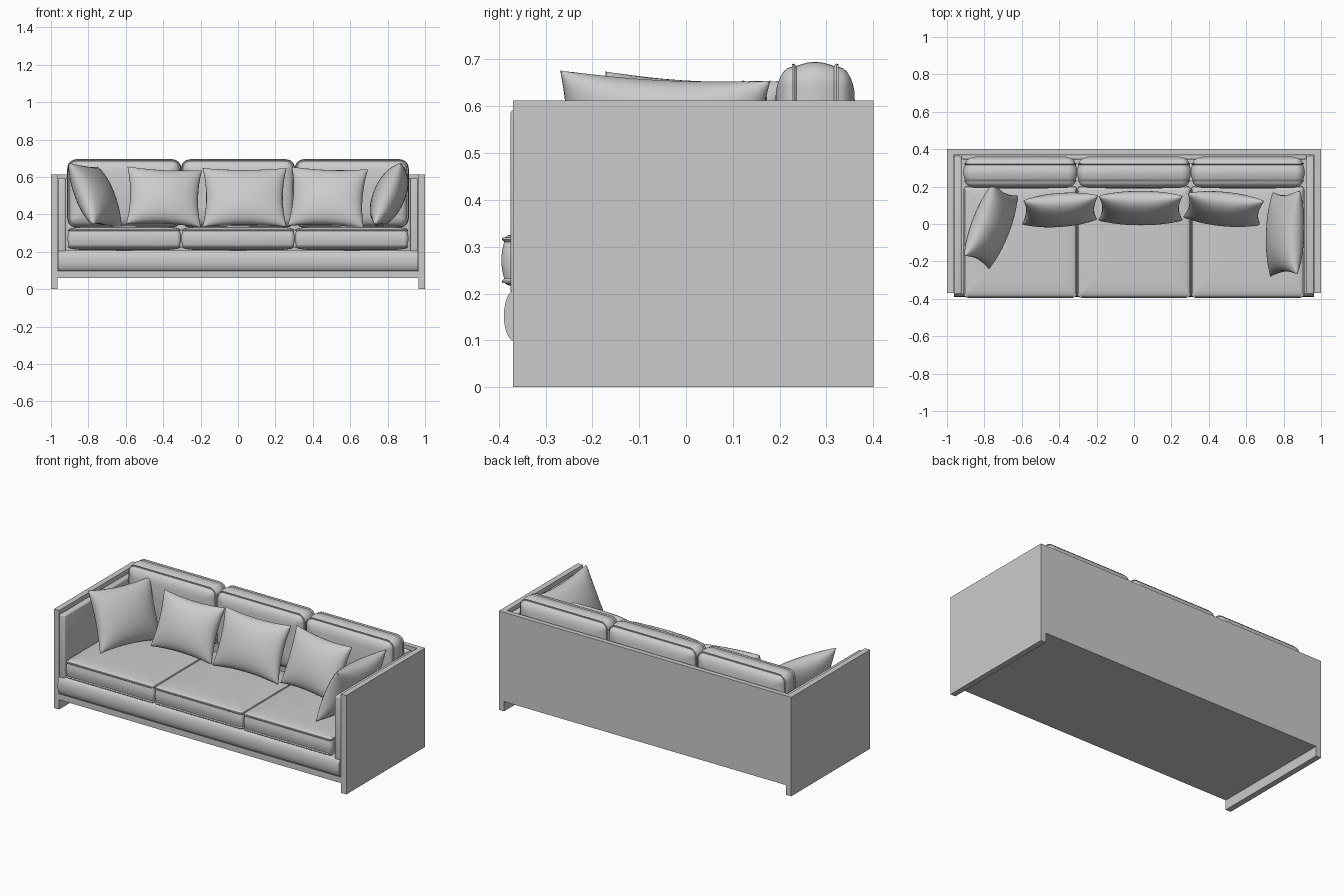
import bpy, bmesh, math
from mathutils import Matrix, Vector

cube = bpy.data.objects.get("Cube")
if cube:
    bpy.data.objects.remove(cube)

grey = bpy.data.materials.new("soft_grey")
grey.use_nodes = True
grey.diffuse_color = (0.6, 0.6, 0.6, 1)
grey.node_tree.nodes["Principled BSDF"].inputs["Base Color"].default_value = (0.6, 0.6, 0.6, 1)


def finish(name, bm, smooth=True):
    bmesh.ops.recalc_face_normals(bm, faces=bm.faces)
    mesh = bpy.data.meshes.new(name)
    bm.to_mesh(mesh)
    bm.free()
    mesh.materials.append(grey)
    obj = bpy.data.objects.new(name, mesh)
    bpy.context.collection.objects.link(obj)
    if smooth:
        bpy.ops.object.select_all(action='DESELECT')
        obj.select_set(True)
        bpy.context.view_layer.objects.active = obj
        bpy.ops.object.shade_smooth_by_angle(angle=math.radians(40))
    return obj


def box(name, lo, hi, bevel=0.0):
    lo, hi = Vector(lo), Vector(hi)
    bm = bmesh.new()
    bmesh.ops.create_cube(bm, size=1, matrix=Matrix.Translation((lo + hi) / 2)
                          @ Matrix.Diagonal((*(hi - lo), 1)))
    if bevel:
        bmesh.ops.bevel(bm, geom=bm.edges[:], offset=bevel, segments=3,
                        profile=0.5, affect='EDGES')
    return finish(name, bm, bevel > 0)


def rounded_ring(w, d, r, steps=6):
    pts = []
    for k, (sx, sy) in enumerate([(1, 1), (-1, 1), (-1, -1), (1, -1)]):
        for i in range(steps + 1):
            a = math.pi / 2 * (k + i / steps)
            pts.append((sx * (w / 2 - r) + r * math.cos(a),
                        sy * (d / 2 - r) + r * math.sin(a)))
    return pts


def box_cushion(name, matrix, w, d, h, radius, crown, bulge):
    """Boxed cushion: domed faces, piped seams and a bulging border."""
    welt = 0.005
    dome = [(1 - math.sin(t * math.pi / 12), 1 - math.cos(t * math.pi / 12)) for t in range(6)]
    depth = min(w, d) * 0.22
    half = [(0.006 + depth * (1 - math.sqrt(1 - s * s)), h / 2 - crown + crown * s)
            for s in (0.95, 0.85, 0.7, 0.5, 0.25, 0)]
    seam = h / 2 - crown
    half += [(0, seam), (-0.001, seam - welt), (0.004, seam - 2 * welt)]
    half += [(0.004 - bulge * math.cos(z * math.pi / 2), z * (seam - 2 * welt))
             for z in (0.75, 0.5, 0.25)]
    profile = half + [(0.004 - bulge, 0)] + [(i, -z) for i, z in reversed(half)]
    bm = bmesh.new()
    rings = []
    for inset, z in profile:
        ring = rounded_ring(w - 2 * inset, d - 2 * inset, max(radius - inset, 0.012))
        rings.append([bm.verts.new((x, y, z)) for x, y in ring])
    n = len(rings[0])
    for a, b in zip(rings, rings[1:]):
        for i in range(n):
            bm.faces.new((a[i], a[(i + 1) % n], b[(i + 1) % n], b[i]))
    for ring, z in ((rings[0], h / 2), (rings[-1], -h / 2)):
        c = bm.verts.new((0, 0, z))
        for i in range(n):
            bm.faces.new((ring[i], ring[(i + 1) % n], c))
    bm.transform(matrix)
    return finish(name, bm)


def pillow(name, loc, w, h, t, yaw, lean, roll, n=20):
    """Knife-edge pillow with pinched sides and pointed corners."""
    bm = bmesh.new()
    for side in (-1, 1):
        grid = []
        for i in range(n + 1):
            u = math.sin((i / n - 0.5) * math.pi)
            row = []
            for j in range(n + 1):
                v = math.sin((j / n - 0.5) * math.pi)
                x = u * w / 2 * (1 - 0.09 * (1 - v * v))
                z = v * h / 2 * (1 - 0.09 * (1 - u * u))
                y = side * t / 2 * max((1 - u * u) * (1 - v * v), 0) ** 0.45
                row.append(bm.verts.new((x, y, z)))
            grid.append(row)
        for i in range(n):
            for j in range(n):
                bm.faces.new((grid[i][j], grid[i + 1][j], grid[i + 1][j + 1], grid[i][j + 1]))
    bmesh.ops.remove_doubles(bm, verts=bm.verts, dist=0.0004)
    rot = [Matrix.Rotation(math.radians(a), 4, axis)
           for a, axis in ((yaw, 'Z'), (-lean, 'X'), (roll, 'Y'))]
    bm.transform(Matrix.Translation(loc) @ rot[0] @ rot[1] @ rot[2])
    return finish(name, bm)


# Outer frame
for name, s in (("left", 1), ("right", -1)):
    xs = sorted((s * 0.965, s))
    box(name + "_side_panel", (xs[0], -0.37, 0), (xs[1], 0.4, 0.612))
    xs = sorted((s * 0.922, s * 0.963))
    box(name + "_arm_pad", (xs[0], -0.375, 0.2), (xs[1], 0.365, 0.592), 0.008)
box("back_panel", (-0.965, 0.37, 0.06), (0.965, 0.4, 0.612))
box("bottom_panel", (-0.965, -0.37, 0.06), (0.965, 0.37, 0.097))
box("back_pad", (-0.922, 0.345, 0.2), (0.922, 0.37, 0.592), 0.008)

# Upholstered base with a rounded front
bm = bmesh.new()
profile = [(0.37, 0.097), (0.37, 0.208)]
profile += [(-0.365 - 0.024 * math.cos(a * math.pi / 12), 0.1525 + 0.0555 * math.sin(a * math.pi / 12))
            for a in range(6, -7, -1)]
ends = [[bm.verts.new((x, y, z)) for y, z in profile] for x in (-0.962, 0.962)]
bm.faces.new(ends[0])
bm.faces.new(ends[1])
for i in range(len(profile)):
    k = (i + 1) % len(profile)
    bm.faces.new((ends[0][i], ends[0][k], ends[1][k], ends[1][i]))
finish("seat_base", bm)

# Seat and back cushions
for label, x in (("right", -0.608), ("middle", 0.0), ("left", 0.608)):
    box_cushion(label + "_seat_cushion", Matrix.Translation((x, -0.095, 0.271)),
                0.603, 0.595, 0.126, 0.022, 0.014, 0.006)
    box_cushion(label + "_back_cushion",
                Matrix.Translation((x, 0.276, 0.512)) @ Matrix.Rotation(math.pi / 2, 4, 'X'),
                0.6, 0.356, 0.172, 0.045, 0.036, 0.009)

# Throw pillows
pillow("right_corner_pillow", (-0.765, -0.01, 0.5), 0.42, 0.36, 0.17, 70, 24, 3)
pillow("right_pillow", (-0.395, 0.075, 0.493), 0.4, 0.33, 0.15, 5, 22, 3)
pillow("middle_pillow", (0.035, 0.085, 0.49), 0.45, 0.34, 0.15, 0, 22, 0)
pillow("left_pillow", (0.48, 0.08, 0.49), 0.41, 0.34, 0.15, -5, 22, 2)
pillow("left_corner_pillow", (0.808, -0.05, 0.5), 0.45, 0.36, 0.17, -93, 23, -3)
